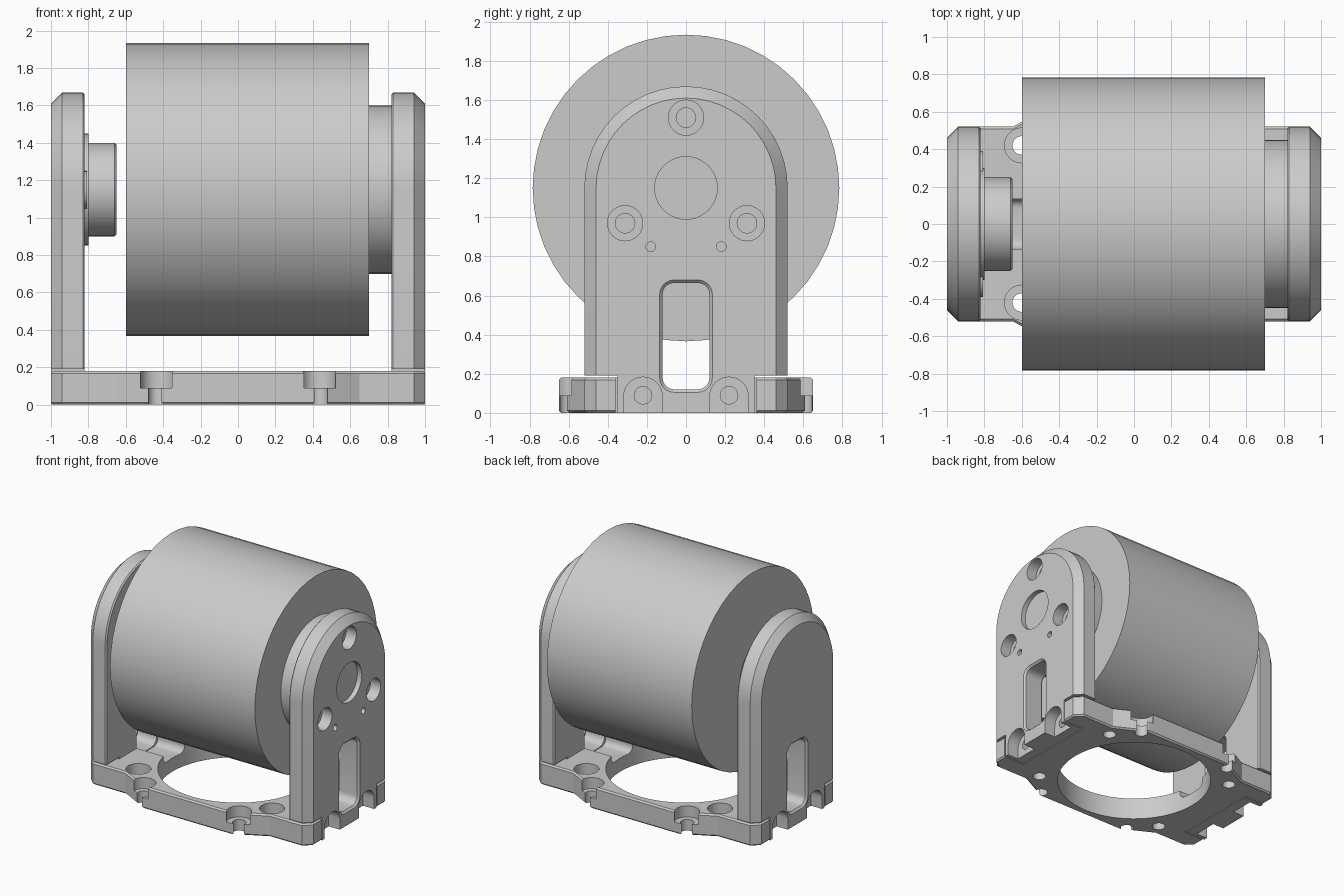
import bpy, bmesh
from math import sin, cos, pi, radians

cube = bpy.data.objects.get("Cube")
if cube:
    bpy.data.objects.remove(cube, do_unlink=True)

GREY = (0.6, 0.6, 0.6, 1.0)
metal = bpy.data.materials.new("plain grey metal")
metal.use_nodes = True
metal.diffuse_color = GREY
metal.node_tree.nodes["Principled BSDF"].inputs["Base Color"].default_value = GREY

AXLE = 1.15   # height of the axle


def loft(name, layers, axis="X", rim=0.0):
    """Closed solid through (offset, profile) layers stacked along an axis."""
    bm = bmesh.new()
    rings = []
    for w, prof in layers:
        rings.append([bm.verts.new((w, u, v) if axis == "X" else (u, v, w)) for u, v in prof])
    n = len(rings[0])
    for a, b in zip(rings, rings[1:]):
        for i in range(n):
            j = (i + 1) % n
            bm.faces.new((a[i], a[j], b[j], b[i]))
    bm.faces.new(rings[0])
    bm.faces.new(rings[-1])
    bmesh.ops.recalc_face_normals(bm, faces=bm.faces)
    if rim:
        ends = [e for e in bm.edges if abs(e.verts[0].co.z - e.verts[1].co.z) < 1e-5]
        bmesh.ops.bevel(bm, geom=ends, offset=rim, segments=1, affect="EDGES")
    mesh = bpy.data.meshes.new(name)
    bm.to_mesh(mesh)
    bm.free()
    mesh.materials.append(metal)
    obj = bpy.data.objects.new(name, mesh)
    bpy.context.collection.objects.link(obj)
    return obj


def circle(u, v, r, n=40):
    return [(u + r * cos(2 * pi * i / n), v + r * sin(2 * pi * i / n)) for i in range(n)]


def cyl(name, u, v, r, a, b, axis="X", n=40):
    return loft(name, [(a, circle(u, v, r, n)), (b, circle(u, v, r, n))], axis)


def rounded(w, z0, z1, r, n=5):
    pts = []
    for k, (cy, cz) in enumerate([(w - r, z1 - r), (r - w, z1 - r), (r - w, z0 + r), (w - r, z0 + r)]):
        for i in range(n + 1):
            t = (k + i / n) * pi / 2
            pts.append((cy + r * cos(t), cz + r * sin(t)))
    return pts


def arch(cy, cz, r, n=24):
    return [(cy + r * cos(pi * i / n), cz + r * sin(pi * i / n)) for i in range(n + 1)]


def box(name, x0, x1, w, z0, z1):
    p = [(-w, z0), (w, z0), (w, z1), (-w, z1)]
    return loft(name, [(x0, p), (x1, p)])


def cut(obj, cutters):
    for c in cutters:
        c.hide_render = True
        m = obj.modifiers.new("cut", "BOOLEAN")
        m.operation, m.solver, m.object = "DIFFERENCE", "EXACT", c
    mesh = bpy.data.meshes.new_from_object(
        obj.evaluated_get(bpy.context.evaluated_depsgraph_get()))
    obj.modifiers.clear()
    obj.data = mesh
    for c in cutters:
        bpy.data.objects.remove(c, do_unlink=True)


parts = []

# Base plate: outline tapers outwards in the middle, corners chamfered
quarter = [(1, 0.46), (0.94, 0.52), (0.65, 0.52), (0.4, 0.65)]
half = quarter + [(-x, y) for x, y in reversed(quarter)]
outline = half + [(x, -y) for x, y in reversed(half)]
base = loft("base_plate", [(0, outline), (0.18, outline)], "Z", rim=0.012)
cutters = [cyl("centre_cut", 0, 0, 0.59, -0.1, 0.3, "Z", 64)]
channel = rounded(0.135, 0.11, 0.5, 0.05)
cutters.append(loft("channel_cut", [(-1.1, channel), (1.1, channel)]))
for sx in (-1, 1):
    cutters.append(box("foot_cut", sx * 0.815, sx * 1.1, 0.36, -0.1, 0.3))
    for sy in (-1, 1):
        for x, y in ((0.6, 0.42), (0.43, 0.6)):
            cutters.append(cyl("bolt_cut", sx * x, sy * y, 0.05, -0.1, 0.3, "Z", 24))
            cutters.append(cyl("bore_cut", sx * x, sy * y, 0.093, 0.09, 0.3, "Z", 32))
cut(base, cutters)
parts.append(base)


# Arched uprights with a narrower foot let into the base
def upright_profile(r):
    return arch(0, AXLE, r) + [(-r, 0.19), (-0.35, 0.19), (-0.35, 0), (0.35, 0), (0.35, 0.19), (r, 0.19)]


for s, name in ((1, "left_upright"), (-1, "right_upright")):
    steps = [(0.82, 0.51), (0.83, 0.52), (0.94, 0.52), (1, 0.46)]
    up = loft(name, [(s * x, upright_profile(r)) for x, r in steps])
    # window with eased edges
    flare = [(0.8, 0.02), (0.835, 0), (0.985, 0), (1.01, 0.025)]
    cutters = [loft("window_cut", [(s * x, rounded(0.12 + m, 0.12 - m, 0.665 + m, 0.06 + m))
                                   for x, m in flare])]
    for sy in (-1, 1):
        pocket = arch(sy * 0.22, 0.085, 0.098, 16) + [(sy * 0.22 - 0.098, -0.1), (sy * 0.22 + 0.098, -0.1)]
        cutters.append(loft("pocket_cut", [(s * 0.9, pocket), (s * 1.1, pocket)]))
        cutters.append(cyl("foot_screw_cut", sy * 0.22, 0.09, 0.045, s * 0.84, s * 1.1, n=20))
    if s > 0:
        # axle recess, three counterbored screws and two pin holes
        cutters.append(cyl("axle_cut", 0, AXLE, 0.16, 0.96, 1.1, n=40))
        for k in range(3):
            t = radians(90 + 120 * k)
            y, z = 0.36 * cos(t), AXLE + 0.36 * sin(t)
            cutters.append(cyl("screw_cut", y, z, 0.05, 0.8, 1.1, n=24))
            cutters.append(cyl("screw_bore_cut", y, z, 0.09, 0.91, 1.1, n=32))
        for sy in (-1, 1):
            cutters.append(cyl("pin_cut", sy * 0.18, 0.85, 0.025, 0.95, 1.1, n=16))
    cut(up, cutters)
    parts.append(up)

# Roller and its drive hub
parts.append(cyl("roller", 0, AXLE, 0.784, -0.6, 0.7, n=48))
parts.append(cyl("drive_hub", 0, AXLE, 0.45, 0.7, 0.82, n=48))

# Bearing boss with a flange and two ears on the free side
boss = [(-0.82, 0.25), (-0.66, 0.25), (-0.65, 0.24)]
parts.append(loft("bearing_boss", [(x, circle(0, AXLE, r)) for x, r in boss]))
parts.append(cyl("bearing_flange", 0, AXLE, 0.3, -0.83, -0.8))
ear = rounded(0.39, AXLE - 0.1, AXLE + 0.1, 0.09)
parts.append(loft("flange_ears", [(-0.83, ear), (-0.806, ear)]))

# Smooth round surfaces, keep hard edges
for o in parts:
    bpy.ops.object.select_all(action="DESELECT")
    o.select_set(True)
    bpy.context.view_layer.objects.active = o
    bpy.ops.object.shade_smooth_by_angle(angle=radians(25))
